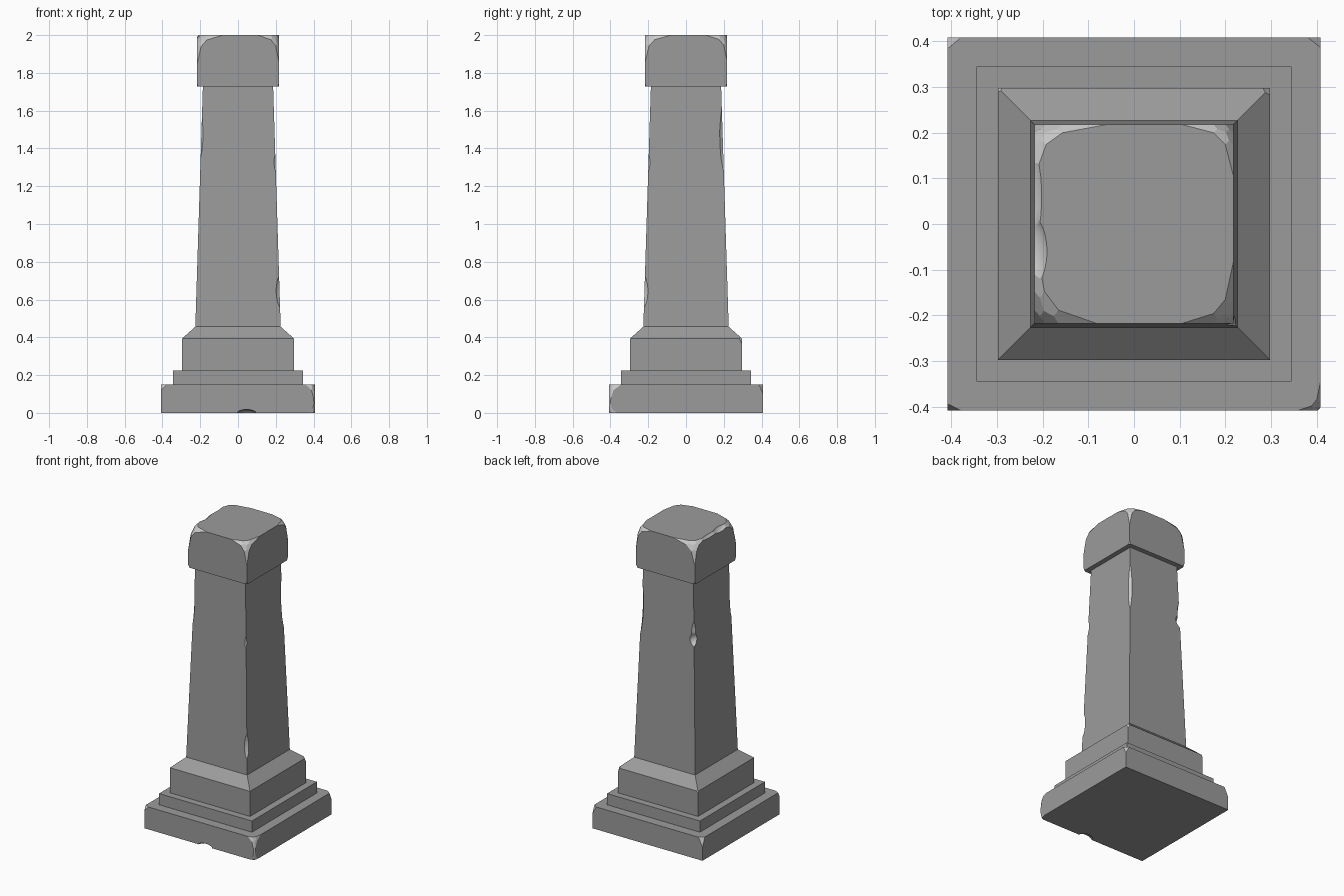
import bpy, bmesh
from mathutils import Vector, Matrix

if "Cube" in bpy.data.objects:
    bpy.data.objects.remove(bpy.data.objects["Cube"])


def material(name, grey):
    mat = bpy.data.materials.new(name)
    mat.diffuse_color = (grey, grey, grey, 1)
    mat.use_nodes = True
    mat.node_tree.nodes["Principled BSDF"].inputs["Base Color"].default_value = mat.diffuse_color
    return mat


# Dark weathered stone, with paler stone showing in the chips
MATERIALS = [material("stone", 0.33), material("chipped_stone", 1.0)]


def new_object(name, bm):
    mesh = bpy.data.meshes.new(name)
    for mat in MATERIALS:
        mesh.materials.append(mat)
    bm.to_mesh(mesh)
    bm.free()
    ob = bpy.data.objects.new(name, mesh)
    bpy.context.collection.objects.link(ob)
    return ob


def stack(name, rings):
    """Square block from (half width, height) rings."""
    bm = bmesh.new()
    loops = [[bm.verts.new((sx * h, sy * h, z))
              for sx, sy in ((-1, -1), (1, -1), (1, 1), (-1, 1))] for h, z in rings]
    bm.faces.new(loops[0][::-1])
    bm.faces.new(loops[-1])
    for a, b in zip(loops, loops[1:]):
        for i in range(4):
            j = (i + 1) % 4
            bm.faces.new((a[i], a[j], b[j], b[i]))
    return new_object(name, bm)


def chip(ob, corner, signs, size, worn=True):
    """Slice a corner off; extra planes round the outline of the chip."""
    bm = bmesh.new()
    bm.from_mesh(ob.data)
    cuts = [(1, 1, 1)]
    if worn:
        cuts += [(1.6, .7, .7), (.7, 1.6, .7), (.7, .7, 1.6),
                 (1.25, 1.25, .78), (1.25, .78, 1.25), (.78, 1.25, 1.25),
                 (2.3, .6, .6), (.6, 2.3, .6), (.6, .6, 2.3)]
    for k in cuts:
        n = Vector([s / (d * f) for s, d, f in zip(signs, size, k)])
        p = Vector(corner)
        p.x -= signs[0] * size[0] * k[0]
        res = bmesh.ops.bisect_plane(bm, geom=bm.verts[:] + bm.edges[:] + bm.faces[:],
                                     plane_co=p, plane_no=n.normalized(), clear_outer=True)
        edges = [e for e in res['geom_cut'] if isinstance(e, bmesh.types.BMEdge)]
        if edges:
            for f in bmesh.ops.holes_fill(bm, edges=edges, sides=0)['faces']:
                f.material_index = 1
    bmesh.ops.recalc_face_normals(bm, faces=bm.faces)
    bm.to_mesh(ob.data)
    bm.free()


def gouge(ob, centre, radii, index=1):
    """Scoop a hollow out of a part with an ellipsoid."""
    bm = bmesh.new()
    bmesh.ops.create_icosphere(bm, subdivisions=3, radius=1,
                               matrix=Matrix.Translation(centre) @ Matrix.Diagonal((*radii, 1)))
    for f in bm.faces:
        f.material_index = index
        f.smooth = True
    cutter = new_object("cutter", bm)
    cutter.hide_render = True
    mod = ob.modifiers.new("gouge", 'BOOLEAN')
    mod.operation, mod.solver, mod.object = 'DIFFERENCE', 'EXACT', cutter
    bpy.context.view_layer.objects.active = ob
    bpy.ops.object.modifier_apply(modifier=mod.name)
    bpy.data.objects.remove(cutter)


# Base slab with broken corners and a nick along the front bottom edge
B = 0.408
base = stack("base_slab", [(B, 0), (B, 0.15)])
chip(base, (B, -B, 0.15), (1, -1, 1), (0.022, 0.028, 0.08))
chip(base, (B, -B, 0), (1, -1, -1), (0.014, 0.018, 0.06))
chip(base, (-B, B, 0.15), (-1, 1, 1), (0.03, 0.025, 0.06), False)
chip(base, (B, B, 0.15), (1, 1, 1), (0.028, 0.022, 0.05), False)
chip(base, (-B, -B, 0.15), (-1, -1, 1), (0.03, 0.015, 0.03), False)
gouge(base, (0.045, -0.41, 0), (0.05, 0.04, 0.018), 0)

# Step and sloped pedestal
stack("base_step", [(0.344, 0.15), (0.344, 0.225)])
pedestal = stack("pedestal", [(0.297, 0.225), (0.297, 0.393), (0.225, 0.457)])
chip(pedestal, (0.297, 0.297, 0.393), (1, 1, 1), (0.015, 0.015, 0.03), False)
chip(pedestal, (-0.297, 0.297, 0.393), (-1, 1, 1), (0.008, 0.008, 0.015), False)

# Tapered shaft with worn vertical edges: (x side, y side, z, offset, radius, half length)
shaft = stack("shaft", [(0.226, 0.455), (0.186, 1.727)])
for sx, sy, z, off, r, h in [
        (1, -1, 0.65, 0.029, 0.056, 0.125),
        (1, -1, 1.33, 0.035, 0.056, 0.10),
        (1, 1, 1.49, 0.034, 0.060, 0.28),
        (-1, -1, 1.50, 0.038, 0.060, 0.25),
        (-1, 1, 1.40, 0.030, 0.056, 0.12),
        (-1, 1, 1.345, 0.021, 0.056, 0.055)]:
    half = 0.226 - 0.04 * (z - 0.455) / 1.272 + off
    gouge(shaft, (sx * half, sy * half, z), (r, r, h))

# Cap block with rounded-off top corners and a worn left top edge
C = 0.218
cap = stack("cap", [(C, 1.727), (C, 2.0)])
for sx, sy, size in [(-1, -1, (0.06, 0.08, 0.07)), (1, -1, (0.05, 0.06, 0.065)),
                     (1, 1, (0.05, 0.05, 0.06)), (-1, 1, (0.07, 0.05, 0.065))]:
    chip(cap, (sx * C, sy * C, 2.0), (sx, sy, 1), size)
    chip(cap, (sx * C, sy * C, 1.727), (sx, sy, -1), (0.01, 0.01, 0.02), False)
gouge(cap, (-0.232, -0.06, 2.014), (0.045, 0.09, 0.04))
gouge(cap, (-0.237, 0.06, 2.018), (0.040, 0.14, 0.04))
